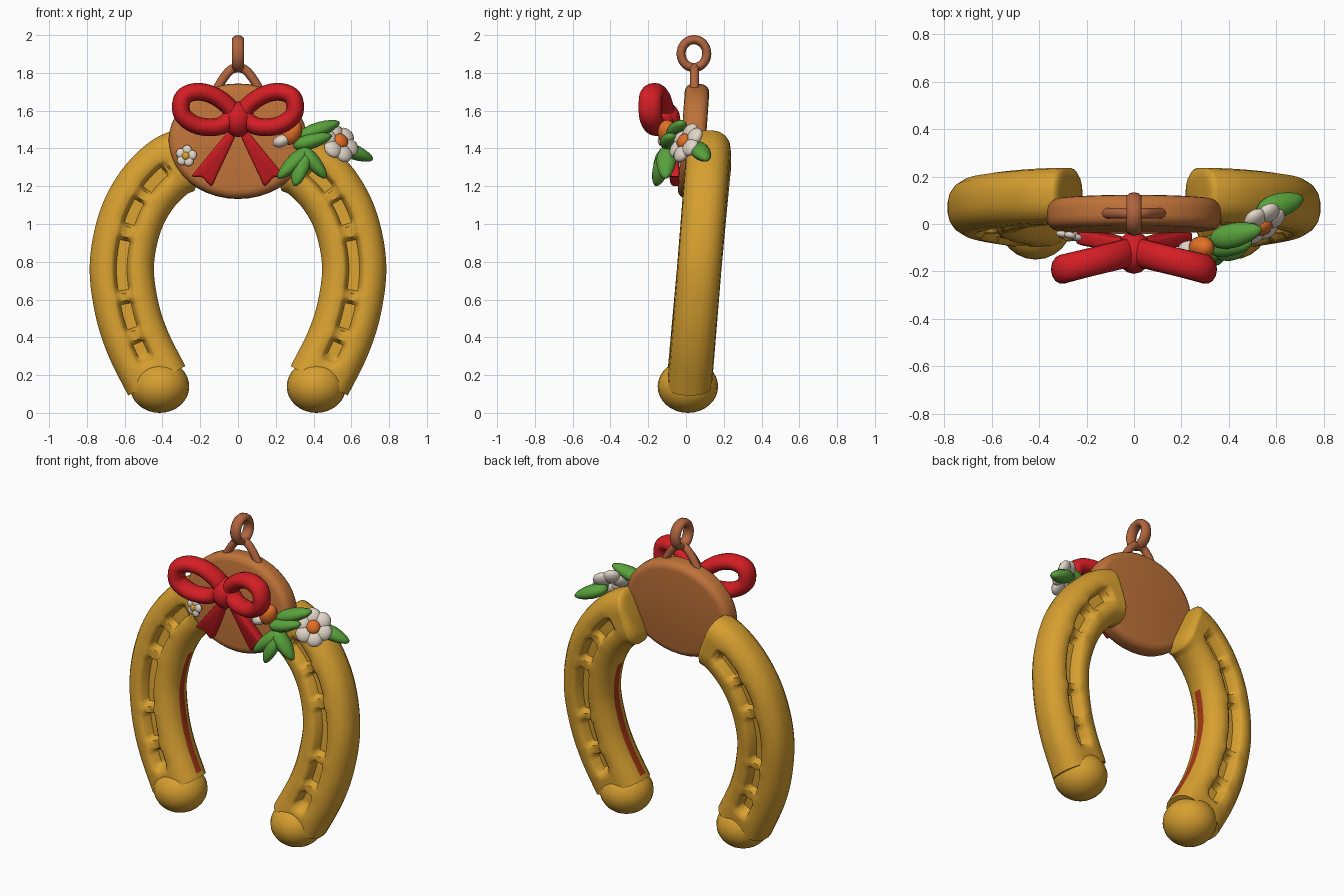
import bpy, bmesh, math
from mathutils import Vector, Matrix

cube = bpy.data.objects.get("Cube")
if cube:
    bpy.data.objects.remove(cube, do_unlink=True)


def material(name, rgb):
    m = bpy.data.materials.new(name)
    m.use_nodes = True
    m.diffuse_color = (*rgb, 1)
    m.node_tree.nodes["Principled BSDF"].inputs["Base Color"].default_value = (*rgb, 1)
    return m


gold = material("gold", (0.68, 0.35, 0.03))
dark_red = material("dark red", (0.40, 0.04, 0.008))
copper = material("copper", (0.52, 0.17, 0.04))
brown = material("reddish brown", (0.44, 0.13, 0.05))
red = material("red", (0.66, 0.013, 0.018))
green = material("green", (0.10, 0.36, 0.045))
cream = material("cream", (0.76, 0.67, 0.58))
orange = material("orange", (0.76, 0.16, 0.02))


def finish(name, bm, *mats):
    bmesh.ops.recalc_face_normals(bm, faces=bm.faces)
    me = bpy.data.meshes.new(name)
    bm.to_mesh(me)
    bm.free()
    for m in mats:
        me.materials.append(m)
    me.shade_smooth()
    me.set_sharp_from_angle(angle=math.radians(60))
    ob = bpy.data.objects.new(name, me)
    bpy.context.collection.objects.link(ob)
    return ob


def spline(pts, closed, steps):
    """Smooth curve through the given points."""
    pts = [Vector(p) for p in pts]
    n = len(pts)
    get = (lambda i: pts[i % n]) if closed else (lambda i: pts[max(0, min(n - 1, i))])
    out = []
    for i in range(n if closed else n - 1):
        a, b, c, d = (get(i + k) for k in (-1, 0, 1, 2))
        for s in range(steps):
            t = s / steps
            out.append(0.5 * (2 * b + (c - a) * t + (2 * a - 5 * b + 4 * c - d) * t * t
                              + (3 * b - a - 3 * c + d) * t ** 3))
    return out if closed else out + [pts[-1]]


def sweep(path, section, closed=False, side=1):
    """Sweep a section (in-plane offset, depth offset) along an upright path."""
    bm = bmesh.new()
    rings, n = [], len(path)
    for i, p in enumerate(path):
        a, b = (path[i - 1], path[(i + 1) % n]) if closed else (path[max(i - 1, 0)], path[min(i + 1, n - 1)])
        t = b - a
        normal = Vector((-t.z, 0, t.x)).normalized()
        ring = []
        for u, v in section(i, p):
            q = p + normal * u + Vector((0, v, 0))
            ring.append(bm.verts.new((q.x * side, q.y, q.z)))
        rings.append(ring)
    m = len(rings[0])
    for i in range(n if closed else n - 1):
        r, s = rings[i], rings[(i + 1) % n]
        for j in range(m):
            f = bm.faces.new((r[j], r[(j + 1) % m], s[(j + 1) % m], s[j]))
            f.material_index = 0
            # inner edge column of the arms carries the stripe
            if m == 30 and j == 22 and 0.27 < p_mid(f) < 0.98:
                f.material_index = 1
    if not closed:
        bm.faces.new(rings[0])
        bm.faces.new(rings[-1])
    return bm


def p_mid(f):
    return f.calc_center_median().z


def oval(a, b, k=14):
    pts = [(a * math.cos(2 * math.pi * j / k), b * math.sin(2 * math.pi * j / k)) for j in range(k)]
    return lambda i, p: pts


def ellipsoid(bm, pos, radii, along=(1, 0, 0), taper=0, segs=16):
    """Ellipsoid whose first radius lies along the given direction."""
    made = bmesh.ops.create_uvsphere(bm, u_segments=segs, v_segments=segs * 2 // 3, radius=1)["verts"]
    rot = Vector(along).to_track_quat('X', 'Z').to_matrix().to_4x4()
    mat = Matrix.Translation(pos) @ rot
    for v in made:
        k = 1 - taper * v.co.x
        v.co = mat @ Vector((v.co.x * radii[0], v.co.y * radii[1] * k, v.co.z * radii[2] * k))


def blob(name, mat, *args, **kw):
    bm = bmesh.new()
    ellipsoid(bm, *args, **kw)
    return finish(name, bm, mat)


# Horseshoe arms: rounded bar, grooved front and back, with deeper nail slots
QUARTER = [(0, .118), (.028, .118), (.042, .118), (.058, .118), (.105, .112), (.14, .09), (.162, .058), (.17, .025)]
SLOTS = [(.28, .38), (.44, .59), (.64, .93), (.99, .1 + 1.02), (1.17, 1.28)]


def arm_section(i, p):
    groove = 0.022 if 0.26 < p.z < 1.30 else 0
    if any(a < p.z < b for a, b in SLOTS):
        groove = 0.065
    q = [(u, v - groove * w) for (u, v), w in zip(QUARTER, [1, 1, .2, 0, 0, 0, 0, 0])]
    loop = q + [(u, -v) for u, v in q[::-1]] + [(-u, -v) for u, v in q[1:]] + [(-u, v) for u, v in q[:0:-1]]
    k = [.6, .78, .88, .95][i] if i < 4 else 1
    return [(u * k, v * k) for u, v in loop]


ARM = [(.26, 1.345), (.37, 1.295), (.49, 1.17), (.575, 1.0), (.615, .78), (.59, .56), (.53, .37), (.43, .17)]
arm_path = spline([(x, 0.03 + 0.086 * (z - 0.3), z) for x, z in ARM], False, 12)

for side, label in ((1, "left"), (-1, "right")):
    finish(label + "_arm", sweep(arm_path, arm_section, side=side), gold, dark_red)
    blob(label + "_arm_knob", gold, (.415 * side, .01, .14), (.157, .16, .14), segs=24)

    # Bow loop and tail on each side
    loop = [(.03, 1.59), (.11, 1.67), (.21, 1.70), (.29, 1.67), (.295, 1.58), (.21, 1.52), (.09, 1.52)]
    path = spline([(x, -0.115 - 0.25 * x, z) for x, z in loop], True, 5)
    finish(label + "_bow_loop", sweep(path, oval(.047, .062), True, side), red)

    bm = bmesh.new()
    tail = [(0, 1.53), (.07, 1.47), (.25, 1.25), (.19, 1.25), (.14, 1.195), (.02, 1.45)]
    face = bm.faces.new([bm.verts.new((x * side, -.13 + .15 * (1.53 - z), z)) for x, z in tail])
    ext = bmesh.ops.extrude_face_region(bm, geom=[face])
    moved = [g for g in ext["geom"] if isinstance(g, bmesh.types.BMVert)]
    bmesh.ops.translate(bm, verts=moved, vec=(0, .06, 0))
    bmesh.ops.recalc_face_normals(bm, faces=bm.faces)
    bmesh.ops.bevel(bm, geom=bm.edges[:], offset=.014, segments=2, affect='EDGES', profile=.5)
    finish(label + "_bow_tail", bm, red)

blob("bow_knot", red, (0, -.12, 1.555), (.075, .09, .095))

# Round plate joining the arms
bm = bmesh.new()
tilt = Matrix.Translation((0, .04, 1.438)) @ Matrix.Rotation(-.07, 4, 'X') @ Matrix.Rotation(math.pi / 2, 4, 'X')
bmesh.ops.create_cone(bm, cap_ends=True, segments=40, radius1=1, radius2=1, depth=.13,
                      matrix=tilt @ Matrix.Diagonal((.368, .305, 1, 1)))
rims = [e for e in bm.edges if any(len(f.verts) > 4 for f in e.link_faces)]
bmesh.ops.bevel(bm, geom=rims, offset=.045, segments=4, affect='EDGES', profile=.5)
finish("round_plate", bm, copper)

# Hanger: arch on the plate and an upright link through it
ARCH = [(-.13, 1.68), (-.085, 1.76), (-.04, 1.815), (0, 1.825), (.04, 1.815), (.085, 1.76), (.13, 1.68)]
finish("hanger_arch", sweep(spline([(x, .045, z) for x, z in ARCH], False, 4), oval(.024, .024, 10)), brown)

link = [(.068 * math.cos(a * math.pi / 6), 0, .074 * math.sin(a * math.pi / 6)) for a in range(12)]
bm = sweep(spline(link, True, 3), oval(.024, .034, 10), True)
bmesh.ops.transform(bm, verts=bm.verts,
                    matrix=Matrix.Translation((0, .042, 1.902)) @ Matrix.Rotation(math.pi / 2, 4, 'Z'))
finish("hanger_link", bm, brown)

# Leaves from base to tip
LEAVES = [((.32, -.07, 1.46), (.54, -.02, 1.54)), ((.29, -.09, 1.41), (.50, -.08, 1.47)),
          ((.37, -.10, 1.40), (.21, -.14, 1.24)), ((.33, -.10, 1.41), (.47, -.11, 1.24)),
          ((.36, -.10, 1.39), (.30, -.16, 1.20)), ((.52, .05, 1.42), (.715, .11, 1.34))]
for n, (base, tip) in enumerate(LEAVES):
    a, b = Vector(base), Vector(tip)
    blob(f"leaf_{n + 1}", green, (a + b) / 2, ((b - a).length / 2, .052, .04), along=b - a, taper=.2, segs=14)


def flower(name, pos, facing, size, petals, petal_mat, heart_mat):
    """Ring of petals round a domed heart."""
    pos, axis = Vector(pos), Vector(facing).normalized()
    u = axis.orthogonal().normalized()
    bm = bmesh.new()
    for k in range(petals):
        d = Matrix.Rotation(2 * math.pi * k / petals, 3, axis) @ u
        # thin radius follows the flower axis
        ellipsoid(bm, pos + d * size * .55, (size * .27, size * .46, size * .46), along=axis, segs=12)
    finish(name + "_petals", bm, petal_mat)
    blob(name + "_heart", heart_mat, pos + axis * size * .2, (size * .2, size * .36, size * .36), along=axis, segs=12)


flower("large_flower", (.535, 0, 1.43), (.5, -.7, .5), .115, 6, cream, orange)
flower("small_flower", (-.275, -.05, 1.36), (-.2, -1, .1), .058, 5, cream, gold)

# Orange blossom with pale bud beside the bow
blob("orange_blossom", orange, (.285, -.10, 1.485), (.07, .05, .05), along=(.5, 0, 1))
blob("pale_bud", cream, (.23, -.11, 1.44), (.048, .04, .032), along=(1, 0, .4))
